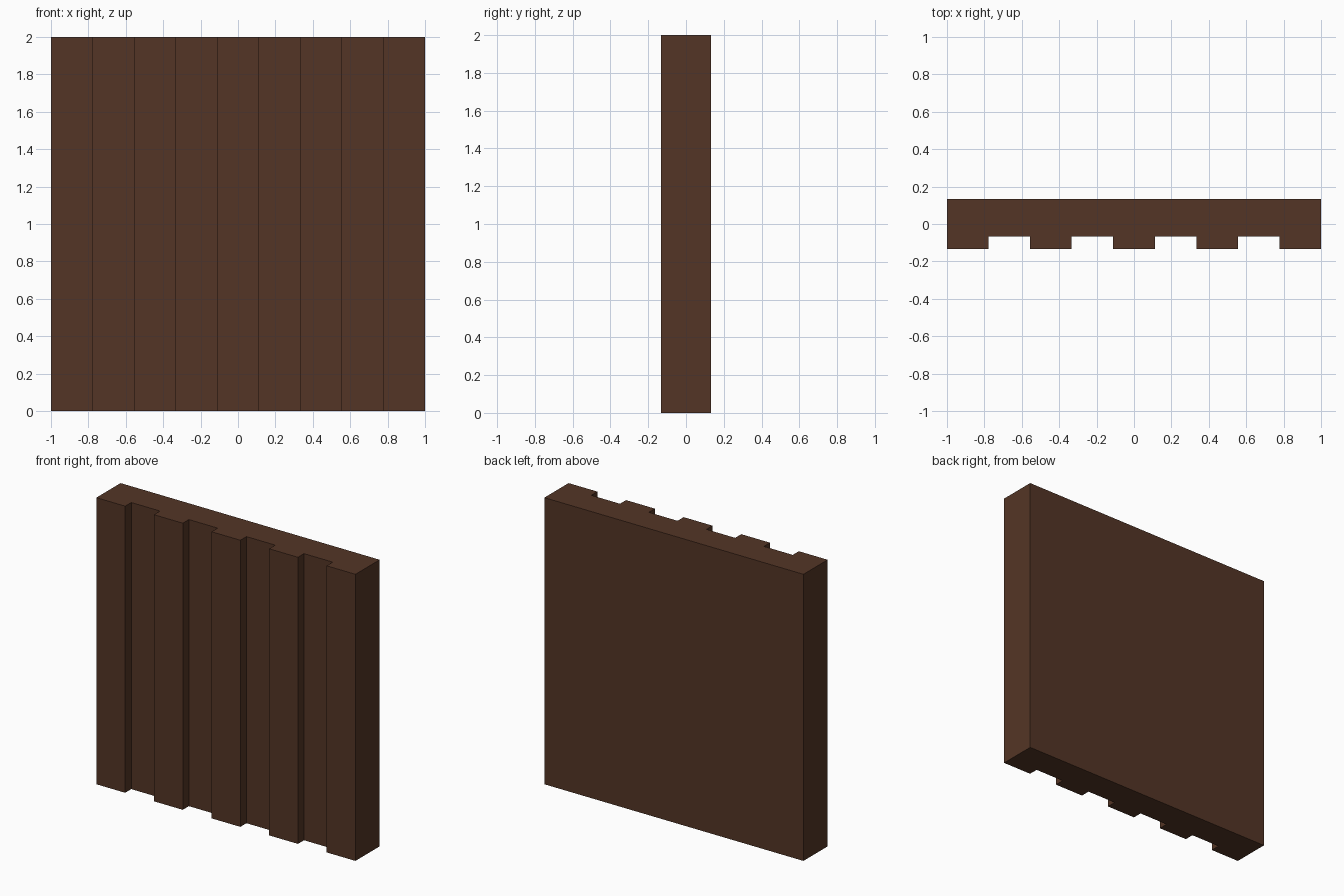
import bpy
import bmesh

if "Cube" in bpy.data.objects:
    bpy.data.objects.remove(bpy.data.objects["Cube"])

N = 9                 # alternating ribs and grooves
STEP = 2.0 / N
BACK, RIB, GROOVE = 0.133, -0.133, -0.066
HEIGHT = 2.0

brown = bpy.data.materials.new("dark brown wood")
brown.diffuse_color = (0.088, 0.036, 0.019, 1.0)
brown.use_nodes = True
brown.node_tree.nodes["Principled BSDF"].inputs["Base Color"].default_value = brown.diffuse_color

# Ribbed wall profile in plan: stepped front edge, flat back
profile = []
for i in range(N):
    y = RIB if i % 2 == 0 else GROOVE
    profile += [(-1 + i * STEP, y), (-1 + (i + 1) * STEP, y)]
profile += [(1, BACK), (-1, BACK)]

# Raise the profile into the panel
bm = bmesh.new()
face = bm.faces.new([bm.verts.new((x, y, 0)) for x, y in profile])
ext = bmesh.ops.extrude_face_region(bm, geom=[face], use_keep_orig=True)
top = [g for g in ext["geom"] if isinstance(g, bmesh.types.BMVert)]
bmesh.ops.translate(bm, verts=top, vec=(0, 0, HEIGHT))
bmesh.ops.recalc_face_normals(bm, faces=bm.faces[:])

mesh = bpy.data.meshes.new("ribbed_wall_panel")
bm.to_mesh(mesh)
bm.free()
mesh.materials.append(brown)
panel = bpy.data.objects.new("ribbed_wall_panel", mesh)
bpy.context.collection.objects.link(panel)
